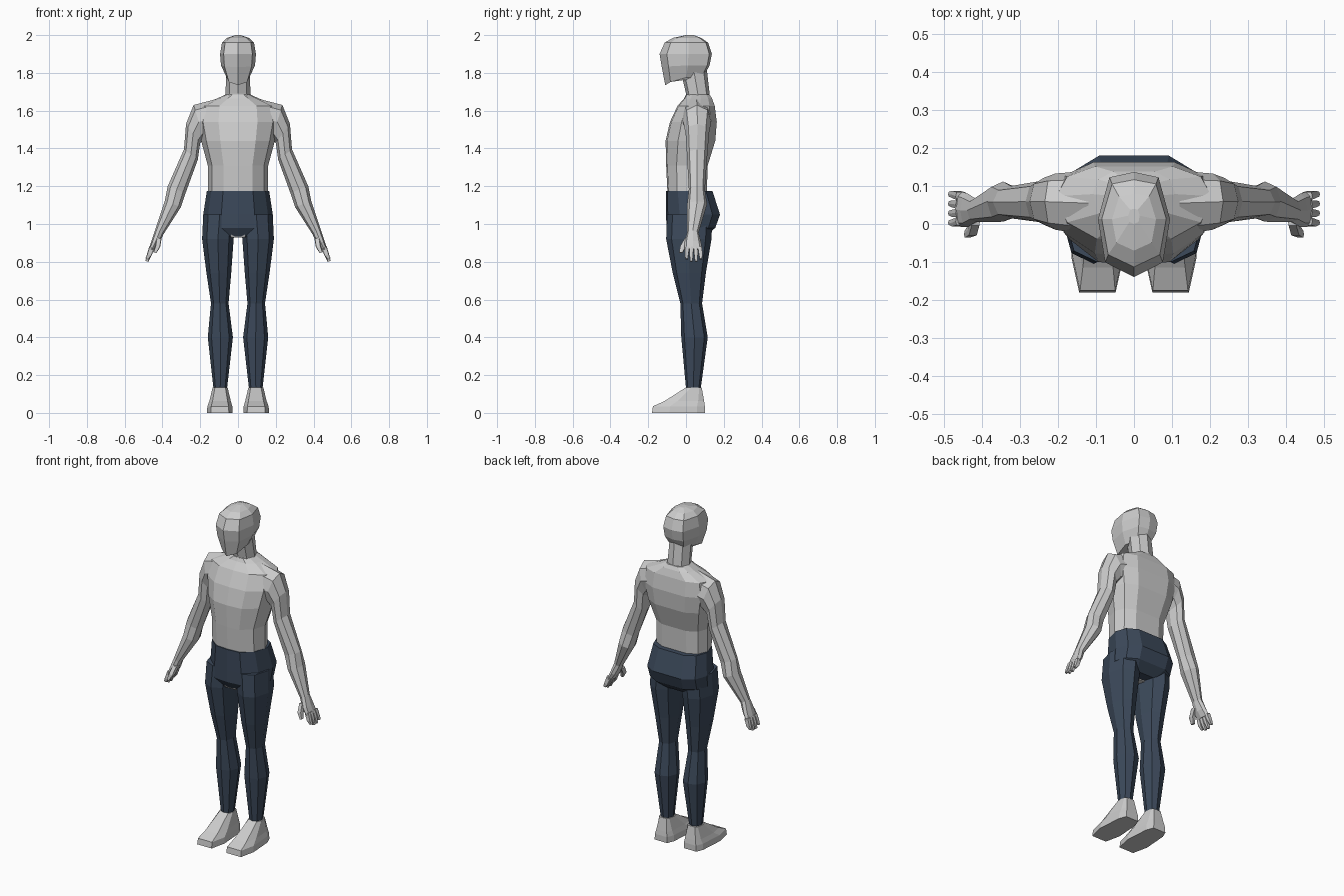
import bpy, bmesh

def material(name, rgb):
    m = bpy.data.materials.new(name)
    m.diffuse_color = (*rgb, 1)
    return m

SKIN = material("light grey", (0.6, 0.6, 0.6))
NAVY = material("navy cloth", (0.045, 0.067, 0.104))

def sym(half):
    """Close a half profile (x 0..1, depth 0..1) into a full symmetric one."""
    return half + [(-x, t) for x, t in reversed(half) if x > 0]

TRUNK = sym([(0, 0), (.48, .03), (.86, .25), (1, .6), (.86, .86), (.5, 1)])
HEAD = sym([(0, 0), (.8, .14), (1, .55), (.68, .95), (0, 1)])
LIMB = sym([(0, 0), (.7, .12), (1, .5), (.7, .87), (0, 1)])
FOOT = sym([(.7, 0), (1, .33), (.85, .85), (.6, 1)])
DIGIT = sym([(.8, 0), (1, .5), (.8, 1)])

def loft(name, profile, rings, mat, mirror=False):
    """Rings: (x1, z1), (x2, z2) ends, front y, back y, rise of the back."""
    bm = bmesh.new()
    loops = []
    for (x1, z1), (x2, z2), yf, yb, *rise in rings:
        dz = rise[0] if rise else 0
        loops.append([bm.verts.new((
            (x1 + x2) / 2 + s * (x1 - x2) / 2,
            yf + t * (yb - yf),
            (z1 + z2) / 2 + s * (z1 - z2) / 2 + dz * min(1, 3 * t)))
            for s, t in profile])
    n = len(profile)
    for a, b in zip(loops, loops[1:]):
        for i in range(n):
            j = (i + 1) % n
            bm.faces.new((a[i], a[j], b[j], b[i]))
    bm.faces.new(loops[0])
    bm.faces.new(loops[-1])
    bmesh.ops.recalc_face_normals(bm, faces=bm.faces)
    me = bpy.data.meshes.new(name)
    bm.to_mesh(me)
    bm.free()
    me.materials.append(mat)
    ob = bpy.data.objects.new(name, me)
    bpy.context.collection.objects.link(ob)
    if mirror:
        ob.modifiers.new("Mirror", 'MIRROR').use_axis[0] = True
    return ob

def level(rows):
    """Centred horizontal rings from (z, half width, front, back, rise)."""
    return [((w, z), (-w, z), *rest) for z, w, *rest in rows]

def side(rows):
    """Off-centre horizontal rings from (z, outer, inner, front, back)."""
    return [((o, z), (i, z), *rest) for z, o, i, *rest in rows]

# head and neck
loft("head", HEAD, level([
    (1.735, .06, -.11, .09, .04), (1.83, .09, -.128, .125, .01),
    (1.90, .095, -.14, .137), (1.96, .085, -.113, .117),
    (1.985, .058, -.07, .08), (2.0, .015, 0, .04)]), SKIN)
loft("neck", LIMB, level([
    (1.64, .072, .005, .13), (1.69, .066, 0, .125), (1.82, .062, -.03, .11)]), SKIN)

# torso
loft("torso", TRUNK, level([
    (1.16, .16, -.098, .11), (1.31, .16, -.105, .115), (1.44, .195, -.108, .155),
    (1.54, .215, -.085, .163), (1.625, .205, -.045, .152),
    (1.665, .11, -.01, .138), (1.685, .066, 0, .125)]), SKIN)

# arms, from inside the shoulder to the knuckles
loft("arm", LIMB, [
    ((.12, 1.66), (.12, 1.47), -.03, .14), ((.235, 1.63), (.18, 1.45), -.015, .133),
    ((.275, 1.53), (.20, 1.43), -.002, .122), ((.286, 1.395), (.213, 1.34), .005, .113),
    ((.372, 1.2), (.277, 1.165), .015, .1), ((.388, 1.12), (.302, 1.09), .006, .112),
    ((.44, .965), (.395, .945), .005, .067)], SKIN, True)
loft("palm", LIMB, [
    ((.44, .965), (.395, .945), .005, .067), ((.458, .91), (.418, .895), -.008, .08),
    ((.472, .87), (.442, .86), -.008, .086)], SKIN, True)
for k in range(4):
    y = .008 + k * .022
    tip = y + (k - 1.5) * .003
    drop = (.012, 0, 0, .012)[k]
    loft("finger", DIGIT, [
        ((.47, .88), (.442, .87), y - .011, y + .01),
        ((.482, .84), (.458, .832), tip - .01, tip + .009),
        ((.49, .805 + drop), (.475, .8 + drop), tip - .006, tip + .006)], SKIN, True)
loft("thumb", DIGIT, [
    ((.43, .93), (.405, .92), -.004, .03), ((.438, .885), (.412, .878), -.03, 0),
    ((.448, .85), (.432, .846), -.036, -.018)], SKIN, True)

# trousers
loft("trouser_seat", TRUNK, level([
    (1.175, .165, -.105, .14), (1.05, .184, -.105, .18),
    (.98, .18, -.104, .155), (.935, .12, -.075, .105)]), NAVY)
loft("trouser_leg", LIMB, side([
    (1.05, .184, .01, -.1, .14), (.92, .19, .023, -.105, .135),
    (.74, .167, .036, -.07, .105), (.58, .143, .05, -.03, .085),
    (.40, .16, .027, -.025, .115), (.13, .13, .058, 0, .078)]), NAVY, True)
loft("crotch_gap", DIGIT, level([
    (.945, .045, -.078, .05), (.928, .045, -.07, .05)]), SKIN)

# feet
loft("foot", FOOT, side([
    (0, .165, .028, -.18, .1), (.035, .162, .03, -.175, .1),
    (.062, .152, .038, -.115, .096), (.135, .134, .055, 0, .083)]), SKIN, True)
